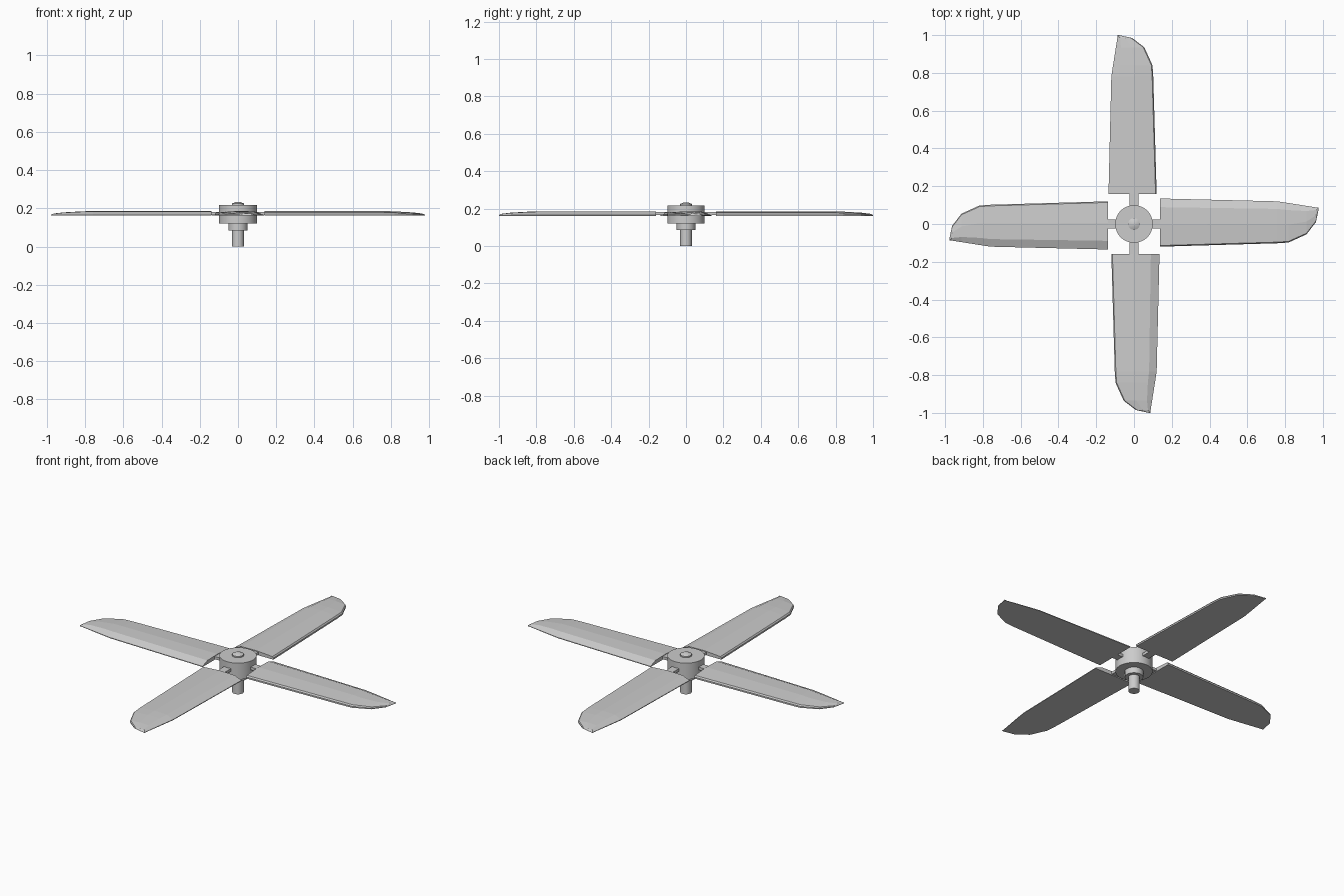
import bpy, bmesh
from math import cos, sin, pi
from mathutils import Matrix

if "Cube" in bpy.data.objects:
    bpy.data.objects.remove(bpy.data.objects["Cube"])


def finish(bm, name, smooth=False):
    bmesh.ops.recalc_face_normals(bm, faces=bm.faces)
    me = bpy.data.meshes.new(name)
    bm.to_mesh(me)
    bm.free()
    ob = bpy.data.objects.new(name, me)
    bpy.context.collection.objects.link(ob)
    if smooth:
        bpy.ops.object.select_all(action='DESELECT')
        ob.select_set(True)
        bpy.context.view_layer.objects.active = ob
        bpy.ops.object.shade_smooth_by_angle(angle=pi / 6)
    return ob


def lathe(name, profile, sides=32):
    bm = bmesh.new()
    rings = [[bm.verts.new((r * cos(2 * pi * i / sides), r * sin(2 * pi * i / sides), z))
              for i in range(sides)] for r, z in profile]
    for a, b in zip(rings, rings[1:]):
        for i in range(sides):
            j = (i + 1) % sides
            bm.faces.new((a[i], a[j], b[j], b[i]))
    bm.faces.new(rings[0])
    bm.faces.new(rings[-1])
    return finish(bm, name, True)


# Blade stations: distance, leading edge, trailing edge, height factor
STATIONS = [(0.16, -0.135, 0.12, 1.0), (0.78, -0.12, 0.102, 1.0),
            (0.84, -0.111, 0.098, 0.92), (0.935, -0.096, 0.055, 0.7),
            (0.985, -0.088, -0.01, 0.45), (1.0, -0.087, -0.08, 0.2)]
BASE = 0.162


def blade(name, turn, shift):
    bm = bmesh.new()
    rings = []
    for r, lead, trail, h in STATIONS:
        w = trail - lead
        ridge, mid = lead + 0.18 * w, lead + 0.55 * w
        section = [(lead, 0.0), (lead, 0.004), (ridge, 0.022), (mid, 0.024),
                   (trail - 0.006, 0.017), (trail, 0.009), (trail, 0.0)]
        rings.append([bm.verts.new((u, r + shift, BASE + z * h)) for u, z in section])
    n = len(rings[0])
    for a, b in zip(rings, rings[1:]):
        for i in range(n):
            j = (i + 1) % n
            bm.faces.new((a[i], a[j], b[j], b[i]))
    bm.faces.new(rings[0])
    bm.faces.new(rings[-1])
    bm.transform(Matrix.Rotation(turn, 4, 'Z'))
    return finish(bm, name)


def arm(name, turn):
    bm = bmesh.new()
    bmesh.ops.create_cube(bm, size=1)
    bm.transform(Matrix.Rotation(turn, 4, 'Z') @ Matrix.Translation((0, 0.12, 0.174))
                 @ Matrix.Diagonal((0.045, 0.1, 0.016, 1)))
    return finish(bm, name)


# Shaft, collar, hub and cap
lathe("shaft", [(0.031, 0.0), (0.031, 0.1)])
lathe("collar", [(0.05, 0.085), (0.05, 0.13)])
lathe("hub", [(0.1, 0.12), (0.1, 0.217)])
lathe("cap", [(0.031, 0.21), (0.031, 0.225), (0.012, 0.234)])

# Four blades and their arms; the x pair sits slightly closer in
for k in range(4):
    blade(f"blade_{k + 1}", k * pi / 2, -0.022 if k % 2 else 0.0)
    arm(f"arm_{k + 1}", k * pi / 2)
